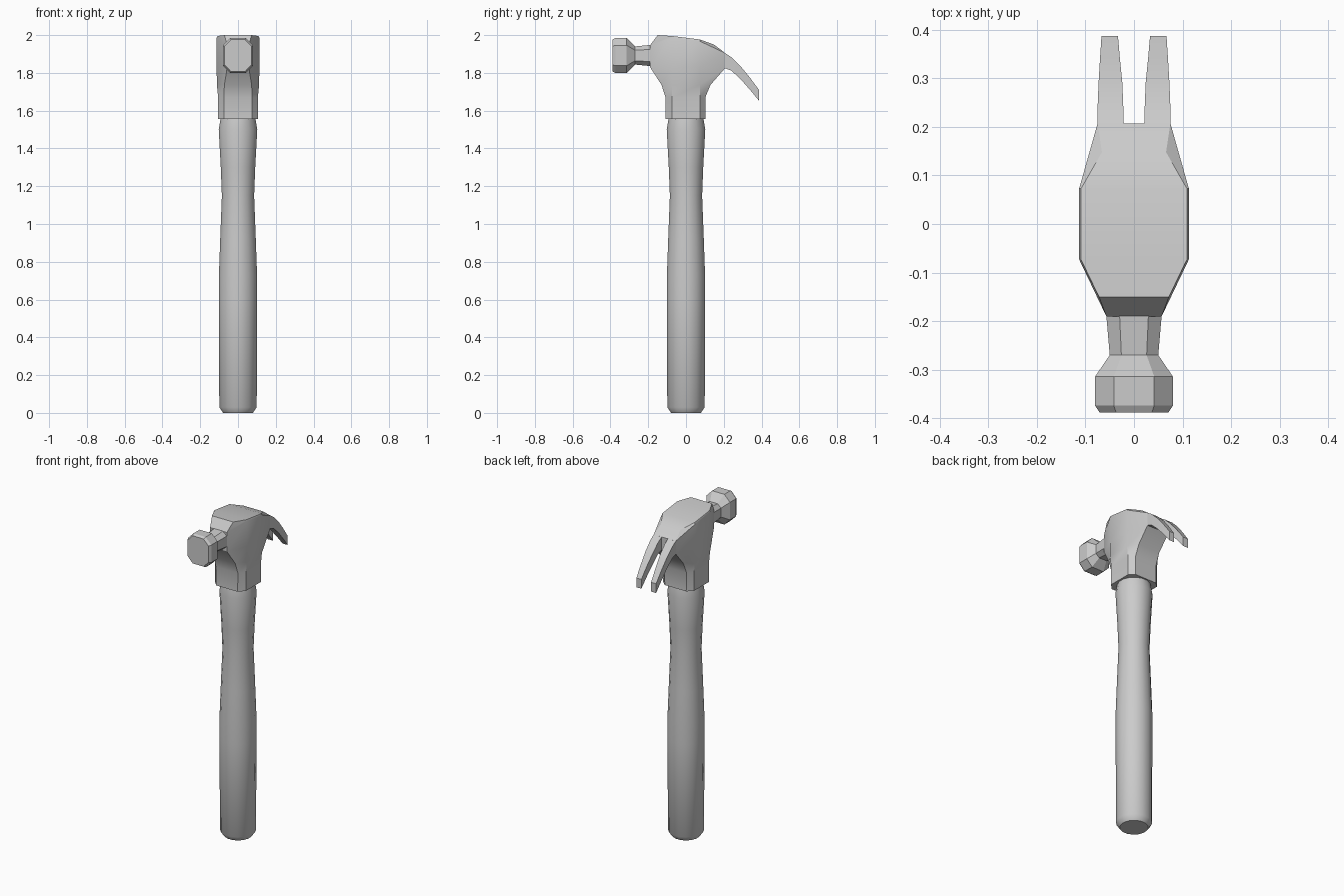
import bpy, bmesh
from math import radians, cos, sin, pi

if "Cube" in bpy.data.objects:
    bpy.data.objects.remove(bpy.data.objects["Cube"])


def loft(name, rings, cap_start=True, cap_end=True, angle=30, strip_top=False):
    """Skin a list of equal-length point rings into one object."""
    bm = bmesh.new()
    vs = [[bm.verts.new(p) for p in r] for r in rings]
    n = len(vs[0])
    for a, b in zip(vs, vs[1:]):
        for i in range(n):
            j = (i + 1) % n
            bm.faces.new((a[i], a[j], b[j], b[i]))
    if cap_start:
        bm.faces.new(vs[0][::-1])
    if strip_top:
        t = vs[-1]
        for i in range(n // 2 - 1):
            bm.faces.new((t[i], t[i + 1], t[n - 2 - i], t[n - 1 - i]))
    elif cap_end:
        bm.faces.new(vs[-1])
    bmesh.ops.recalc_face_normals(bm, faces=bm.faces)
    me = bpy.data.meshes.new(name)
    bm.to_mesh(me)
    bm.free()
    ob = bpy.data.objects.new(name, me)
    bpy.context.collection.objects.link(ob)
    bpy.ops.object.select_all(action='DESELECT')
    ob.select_set(True)
    bpy.context.view_layer.objects.active = ob
    bpy.ops.object.shade_smooth_by_angle(angle=radians(angle))
    return ob


# Handle: turned profile (z, radius)
profile = [(0, .08), (.03, .101), (.6, .103), (.73, .103), (.92, .096), (1.15, .087),
           (1.3, .093), (1.5, .104), (1.56, .094)]
SIDES = 16
loft("handle", [[(r * cos(2 * pi * (i + .5) / SIDES), r * sin(2 * pi * (i + .5) / SIDES), z)
                 for i in range(SIDES)] for z, r in profile], angle=35)


# Head body: eight-sided rings, heights given at front, middle front, middle back, back
def body_ring(yf, yb, ef, eb, w, zs, yc=.073):
    right = [(ef, yf, zs[0]), (w, -yc, zs[1]), (w, yc, zs[2]), (eb, yb, zs[3])]
    return right + [(-x, y, z) for x, y, z in right[::-1]]


body = [
    body_ring(-.108, .102, .073, .073, .105, [1.555] * 4),
    body_ring(-.108, .102, .075, .075, .105, [1.67] * 4),
    body_ring(-.13, .13, .072, .074, .112, [1.737] * 4),
    body_ring(-.19, .207, .057, .075, .113, [1.83, 1.83, 1.83, 1.825]),
    body_ring(-.19, .207, .057, .075, .113, [1.947, 1.987, 1.968, 1.905]),
    body_ring(-.15, .148, .072, .066, .109, [2.0, 1.995, 1.977, 1.95]),
]
loft("head_body", body, strip_top=True)


# Striking end and neck: chamfered rings along y
def oct_ring(y, hx, hz, zc=1.892):
    fx, fz = hx * .52, hz * .58
    return [(x, y, zc + z) for x, z in
            [(hx, -fz), (hx, fz), (fx, hz), (-fx, hz), (-hx, fz), (-hx, -fz), (-fx, -hz), (fx, -hz)]]


loft("striking_face", [oct_ring(*s) for s in [
    (-.388, .071, .085), (-.374, .08, .093), (-.314, .08, .093),
    (-.27, .05, .048), (-.188, .057, .056)]], cap_end=False, angle=20)

# Claw: one prong (y, inner x, outer x, bottom z, top z), mirrored
stations = [(.205, .021, .0755, 1.825, 1.906), (.24, .022, .075, 1.812, 1.883),
            (.29, .024, .073, 1.766, 1.834), (.34, .029, .07, 1.709, 1.773),
            (.387, .033, .067, 1.652, 1.709)]
claw = loft("claw", [[(a, y, b), (o, y, b), (o, y, t), (a, y, t)]
                     for y, a, o, b, t in stations], cap_start=False)
claw.modifiers.new("mirror", 'MIRROR')
